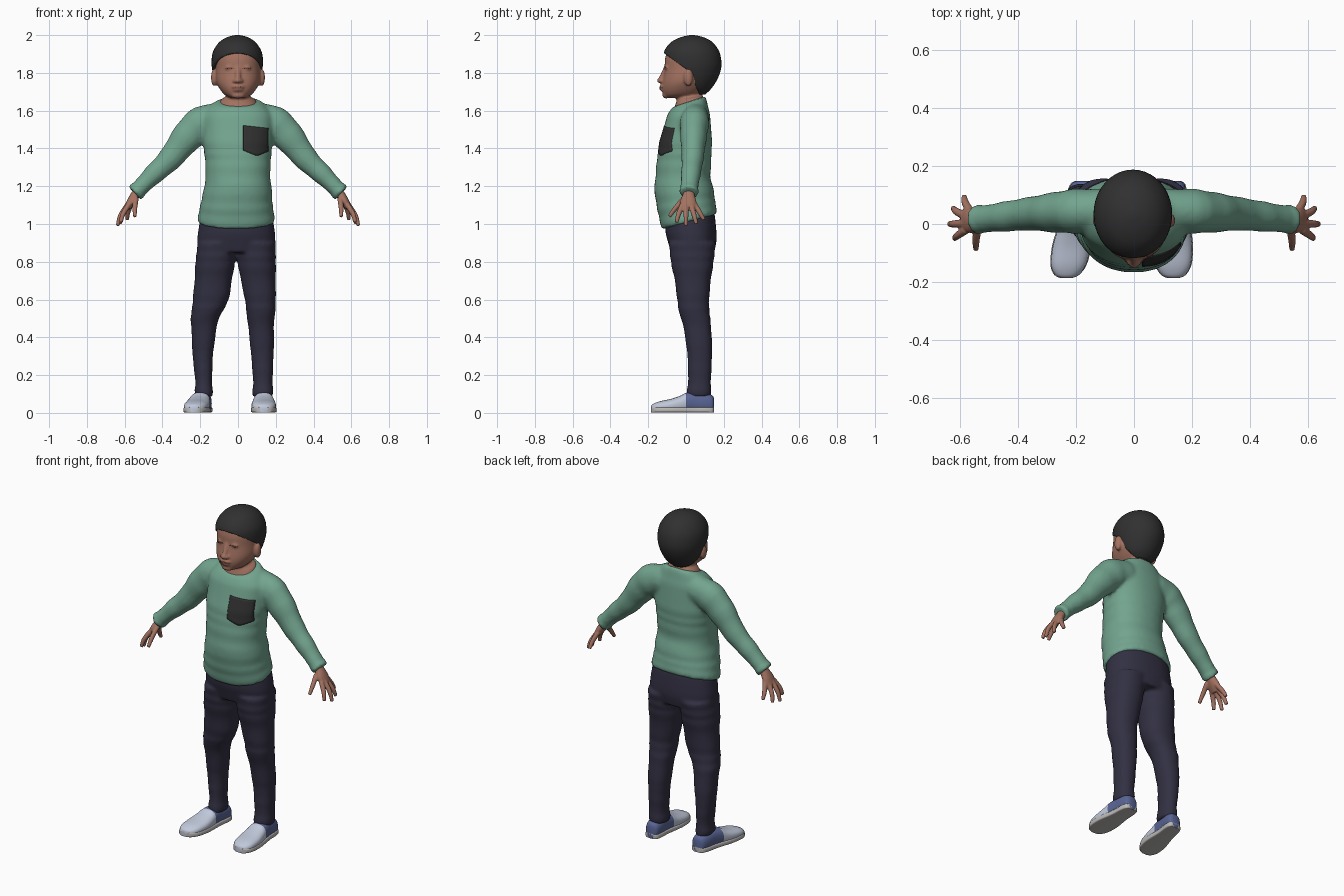
import bpy, bmesh
from math import sin, cos, pi, copysign
from mathutils import Vector, Matrix
from mathutils.bvhtree import BVHTree

cube = bpy.data.objects.get("Cube")
if cube:
    bpy.data.objects.remove(cube)


def material(name, r, g, b):
    m = bpy.data.materials.new(name)
    m.use_nodes = True
    m.diffuse_color = (r, g, b, 1)
    node = m.node_tree.nodes["Principled BSDF"]
    node.inputs["Base Color"].default_value = (r, g, b, 1)
    node.inputs["Roughness"].default_value = 0.8
    return m


SKIN = material("skin", 0.37, 0.17, 0.12)
LIP = material("lip_brown", 0.28, 0.11, 0.08)
EYE = material("eye_brown", 0.16, 0.07, 0.055)
BLACK = material("soft_black", 0.03, 0.03, 0.03)
GREEN = material("shirt_green", 0.17, 0.37, 0.275)
NAVY = material("trouser_navy", 0.032, 0.03, 0.055)
PALE = material("shoe_pale_blue", 0.53, 0.58, 0.7)
BLUE = material("shoe_blue", 0.1, 0.13, 0.3)
SOLE = material("sole_grey", 0.5, 0.49, 0.47)


def spline(rows, n=4):
    """Smoothly resample rows of equal length, passing through each row."""
    out = []
    for i in range(len(rows) - 1):
        a, b, c, d = (rows[max(0, min(len(rows) - 1, i + k))] for k in (-1, 0, 1, 2))
        for j in range(n):
            t = j / n
            out.append([q + t / 2 * (r - p + t * (2*p - 5*q + 4*r - s + t * (3*(q - r) + s - p)))
                        for p, q, r, s in zip(a, b, c, d)])
    return out + [list(rows[-1])]


def loft(bm, rings, seg=32, power=2.0):
    """Skin closed rings, each given as centre and two half-axes."""
    loops = []
    for c, u, v in rings:
        loop = []
        for k in range(seg):
            a = 2 * pi * k / seg
            p, q = (copysign(abs(f) ** (2 / power), f) for f in (cos(a), sin(a)))
            loop.append(bm.verts.new(c + u * p + v * q))
        loops.append(loop)
    for lo, hi in zip(loops, loops[1:]):
        for k in range(seg):
            n = (k + 1) % seg
            bm.faces.new((lo[k], lo[n], hi[n], hi[k]))
    bm.faces.new(loops[0][::-1])
    bm.faces.new(loops[-1])


def stack(bm, rows, power=2.2, folds=0.0):
    """Upright form from rows of z, x min, x max, y min, y max, tilt."""
    rings = []
    for z, x0, x1, y0, y1, tilt in spline(rows):
        f = 1 + folds * sin(z * 70 + 2 * sin(z * 23))
        ry = (y1 - y0) / 2 * f
        rings.append((Vector(((x0 + x1) / 2, (y0 + y1) / 2, z)),
                      Vector(((x1 - x0) / 2 * f, 0, 0)), Vector((0, ry, ry * tilt))))
    loft(bm, rings, 40, power)


def tube(bm, rows, side=1, folds=0.0):
    """Limb along a path from rows of x, y, z, depth radius, other radius."""
    rows = spline(rows)
    pts = [Vector((side * r[0], r[1], r[2])) for r in rows]
    rings = []
    for i, r in enumerate(rows):
        t = (pts[min(i + 1, len(pts) - 1)] - pts[max(i - 1, 0)]).normalized()
        u = Vector((0, 1, 0))
        u = (u - t * u.dot(t)).normalized()
        f = 1 + folds * sin(i * 1.7)
        rings.append((pts[i], u * r[3] * f, t.cross(u) * r[4] * f))
    loft(bm, rings, 24)


def ball(bm, centre, radii):
    bmesh.ops.create_uvsphere(bm, u_segments=24, v_segments=16, radius=1,
                              matrix=Matrix.Translation(centre) @ Matrix.Diagonal((*radii, 1)))


def finish(name, bm, *mats, voxel=0, smooth=5):
    """Make the object; a voxel size fuses the parts into one skin."""
    bmesh.ops.recalc_face_normals(bm, faces=bm.faces)
    me = bpy.data.meshes.new(name)
    bm.to_mesh(me)
    bm.free()
    for m in mats:
        me.materials.append(m)
    me.polygons.foreach_set("use_smooth", [True] * len(me.polygons))
    me.set_sharp_from_angle(angle=0.9)
    ob = bpy.data.objects.new(name, me)
    bpy.context.scene.collection.objects.link(ob)
    if voxel:
        r = ob.modifiers.new("fuse", "REMESH")
        r.mode, r.voxel_size, r.use_smooth_shade = "VOXEL", voxel, True
        s = ob.modifiers.new("soften", "SMOOTH")
        s.factor, s.iterations = 0.5, smooth
    return ob


def patch(name, target, x0, x1, low, high, mat, n=12):
    """Thin plate laid on the front of the target; low and high take 0..1."""
    bpy.context.view_layer.update()
    tree = BVHTree.FromObject(target, bpy.context.evaluated_depsgraph_get())
    bm = bmesh.new()
    grid = []
    for i in range(n + 1):
        t = i / n
        col = []
        for j in range(n + 1):
            z = low(t) + (high(t) - low(t)) * j / n
            x = x0 + (x1 - x0) * t
            hit = tree.ray_cast(Vector((x, -1, z)), Vector((0, 1, 0)))[0]
            col.append(bm.verts.new((x, (hit.y if hit else 0) - 0.003, z)))
        grid.append(col)
    for a, b in zip(grid, grid[1:]):
        for j in range(n):
            bm.faces.new((a[j], b[j], b[j + 1], a[j + 1]))
    ob = finish(name, bm, mat)
    ob.modifiers.new("thickness", "SOLIDIFY").thickness = 0.005
    return ob


# Shirt: torso and sleeves fused
bm = bmesh.new()
stack(bm, [(1.012, -.214, .194, -.127, .162, .28), (1.06, -.208, .19, -.142, .16, .2),
           (1.12, -.195, .182, -.157, .152, .1), (1.2, -.178, .178, -.168, .143, 0),
           (1.25, -.175, .172, -.162, .13, 0), (1.32, -.173, .173, -.156, .133, 0),
           (1.42, -.184, .182, -.142, .137, 0), (1.5, -.187, .187, -.122, .135, 0),
           (1.57, -.182, .182, -.1, .127, 0), (1.615, -.158, .158, -.083, .117, .1),
           (1.648, -.112, .117, -.07, .102, .33)], folds=0.012)
for s in (-1, 1):
    tube(bm, [(.09, .05, 1.56, .07, .08), (.19, .045, 1.535, .077, .09),
              (.27, .04, 1.46, .07, .082), (.36, .035, 1.345, .058, .064),
              (.45, .025, 1.26, .052, .053), (.52, .017, 1.19, .047, .044),
              (.533, .016, 1.177, .052, .05), (.548, .015, 1.163, .05, .048)], s, 0.025)
shirt = finish("shirt", bm, GREEN, voxel=0.011)

# Chest pocket with a pointed bottom
patch("chest_pocket", shirt, .028, .162, lambda t: 1.36 + .055 * abs(t - .55),
      lambda t: 1.522 - .015 * t, BLACK)

# Trousers: hips and both legs fused
bm = bmesh.new()
stack(bm, [(.85, -.205, .185, -.08, .15, 0), (.92, -.215, .198, -.1, .162, 0),
           (.98, -.208, .192, -.108, .157, .2), (1.03, -.2, .183, -.11, .15, .25)])
legs = [(.9, -.213, -.005, -.01, .198, -.09, .158), (.8, -.225, -.016, .0, .2, -.08, .146),
        (.7, -.231, -.032, .015, .2, -.06, .132), (.6, -.239, -.05, .037, .199, -.046, .122),
        (.53, -.247, -.085, .044, .198, -.037, .125), (.49, -.25, -.105, .05, .191, -.022, .13),
        (.4, -.245, -.12, .06, .191, -.005, .137), (.3, -.24, -.133, .07, .188, .008, .138),
        (.16, -.226, -.137, .08, .184, .01, .132), (.12, -.23, -.133, .076, .187, .004, .134),
        (.085, -.223, -.135, .079, .181, .006, .13)]
for first in (1, 3):
    stack(bm, [(r[0], r[first], r[first + 1], r[5], r[6], 0) for r in legs], folds=0.018)
finish("trousers", bm, NAVY, voxel=0.01)

# Head: neck, skull, ears, nose, mouth and chin fused
bm = bmesh.new()
stack(bm, [(1.55, -.09, .09, -.07, .08, 0), (1.62, -.1, .102, -.068, .09, .3),
           (1.657, -.088, .09, -.055, .09, .3), (1.68, -.062, .062, -.045, .085, 0),
           (1.74, -.06, .06, -.045, .09, 0)])
stack(bm, [(1.668, -.04, .04, -.108, .03, 0), (1.685, -.072, .072, -.12, .07, 0),
           (1.72, -.1, .1, -.127, .11, 0), (1.76, -.117, .117, -.124, .14, 0),
           (1.82, -.12, .12, -.114, .165, 0), (1.88, -.121, .118, -.11, .165, 0),
           (1.93, -.105, .1, -.09, .145, 0), (1.965, -.06, .06, -.04, .1, 0)])
for s in (-1, 1):
    ball(bm, (s * .126, .012, 1.775), (.017, .024, .046))
    ball(bm, (s * .014, -.13, 1.757), (.013, .014, .011))
    ball(bm, (s * .045, -.099, 1.826), (.024, .014, .013))
tube(bm, [(0, -.108, 1.83, .01, .012), (0, -.122, 1.79, .013, .014), (0, -.138, 1.757, .014, .014)])
ball(bm, (0, -.14, 1.759), (.014, .015, .013))
ball(bm, (0, -.123, 1.728), (.034, .017, .011))
ball(bm, (0, -.122, 1.711), (.029, .016, .01))
ball(bm, (0, -.105, 1.682), (.036, .02, .018))
head = finish("head", bm, SKIN, voxel=0.0065, smooth=4)

# Mouth and closed eyes as thin plates
patch("mouth", head, -.033, .033, lambda t: 1.719 - .007 * sin(pi * t),
      lambda t: 1.721 + .007 * sin(pi * t), LIP)
for side, x in (("right", -.046), ("left", .046)):
    patch(side + "_eye", head, x - .022, x + .022, lambda t: 1.824 - .003 * sin(pi * t),
          lambda t: 1.826 + .003 * sin(pi * t), EYE)

# Hair: cap trimmed along a hairline that drops behind the ears
bm = bmesh.new()
stack(bm, [(1.685, -.055, .05, .0, .1, 0), (1.71, -.09, .085, -.04, .128, 0),
           (1.75, -.117, .11, -.09, .157, 0), (1.8, -.133, .125, -.11, .18, 0),
           (1.85, -.14, .132, -.119, .188, 0), (1.91, -.133, .126, -.117, .177, 0),
           (1.96, -.102, .095, -.082, .143, 0), (1.988, -.06, .054, -.03, .095, 0),
           (2.0, -.015, .01, .02, .045, 0)], power=2.0)
hinge = Vector((0, .015, 1.81))
normals = [Vector((0, .72, 1)), Vector((0, 2.2, 1))]
for nrm in normals:
    bmesh.ops.bisect_plane(bm, geom=bm.verts[:] + bm.edges[:] + bm.faces[:],
                           plane_co=hinge, plane_no=nrm)
below = [f for f in bm.faces
         if all((f.calc_center_median() - hinge).dot(n) < 0 for n in normals)]
bmesh.ops.delete(bm, geom=below, context="FACES")
hair = finish("hair", bm, BLACK)
hair.modifiers.new("thickness", "SOLIDIFY").thickness = 0.022

# Hands: palm, thumb and four fingers fused
fingers = [[(.54, -.01, 1.135), (.546, -.055, 1.085), (.546, -.088, 1.04)],
           [(.58, -.02, 1.1), (.61, -.04, 1.05), (.62, -.05, 1.008)],
           [(.585, .002, 1.1), (.622, .0, 1.045), (.638, .0, .99)],
           [(.58, .027, 1.1), (.613, .043, 1.045), (.625, .055, 1.0)],
           [(.565, .042, 1.11), (.583, .073, 1.06), (.587, .095, 1.022)]]
for side, s in (("right", -1), ("left", 1)):
    bm = bmesh.new()
    tube(bm, [(.5, .016, 1.215, .03, .026), (.54, .015, 1.16, .03, .024),
              (.565, .012, 1.12, .043, .023), (.587, .012, 1.085, .038, .017)], s)
    for path in fingers:
        tube(bm, [(*p, r, r) for p, r in zip(path, (.0145, .013, .0095))], s)
    finish(side + "_hand", bm, SKIN, voxel=0.0045, smooth=3)

# Shoes: rows of y, half width, height
shoe = [(-.186, .02, .035), (-.175, .041, .046), (-.14, .06, .06), (-.08, .065, .073),
        (-.03, .06, .09), (0, .055, .105), (.05, .048, .112), (.1, .046, .106),
        (.138, .038, .092), (.149, .022, .075)]
for side, heel, slant in (("right", -.182, .17), ("left", .136, .0)):
    def rings(grow, height):
        out = []
        for y, w, h in spline(shoe):
            h = height or h
            out.append((Vector((heel + slant * (y - .12), y, h / 2 + .001)),
                        Vector((w + grow, 0, 0)), Vector((0, 0, h / 2))))
        return out
    bm = bmesh.new()
    loft(bm, rings(0, 0), 32, 2.5)
    for f in bm.faces:
        f.material_index = int(f.calc_center_median().y > 0)
    finish(side + "_shoe_upper", bm, PALE, BLUE)
    bm = bmesh.new()
    loft(bm, rings(.003, .03), 32, 6)
    finish(side + "_shoe_sole", bm, SOLE)
